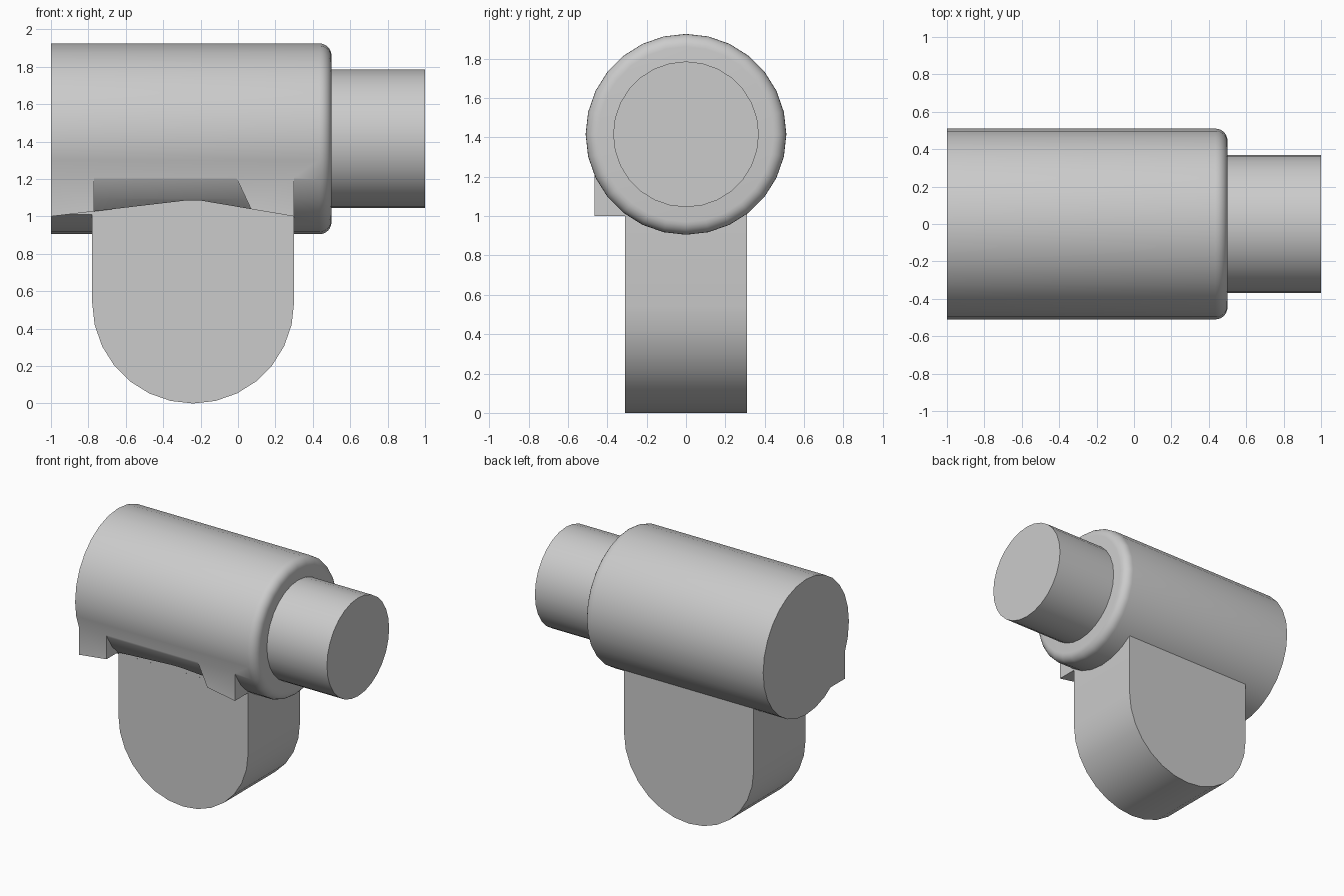
import bpy, bmesh, math

if "Cube" in bpy.data.objects:
    bpy.data.objects.remove(bpy.data.objects["Cube"])

GREY = (0.6, 0.6, 0.6, 1)
mat = bpy.data.materials.new("plain grey")
mat.use_nodes = True
mat.diffuse_color = GREY
mat.node_tree.nodes["Principled BSDF"].inputs["Base Color"].default_value = GREY

AXIS_Z = 1.415   # height of the barrel axis
SIDES = 28


def finish(name, bm):
    bmesh.ops.recalc_face_normals(bm, faces=bm.faces)
    mesh = bpy.data.meshes.new(name)
    bm.to_mesh(mesh)
    bm.free()
    mesh.materials.append(mat)
    obj = bpy.data.objects.new(name, mesh)
    bpy.context.collection.objects.link(obj)
    return obj


def lathe_x(name, profile):
    """Closed solid of revolution about the barrel axis from (x, radius) pairs."""
    bm = bmesh.new()
    rings = []
    for x, r in profile:
        angles = [2 * math.pi * i / SIDES for i in range(SIDES)]
        rings.append([bm.verts.new((x, r * math.sin(a), AXIS_Z + r * math.cos(a)))
                      for a in angles])
    for a, b in zip(rings, rings[1:]):
        for i in range(SIDES):
            j = (i + 1) % SIDES
            bm.faces.new((a[i], a[j], b[j], b[i]))
    bm.faces.new(rings[0])
    bm.faces.new(rings[-1])
    return finish(name, bm)


def prism_y(name, outline, y0, y1):
    """Extrude an (x, z) outline between two y positions."""
    bm = bmesh.new()
    face = bm.faces.new([bm.verts.new((x, y0, z)) for x, z in outline])
    new = bmesh.ops.extrude_face_region(bm, geom=[face])["geom"]
    bmesh.ops.translate(bm, vec=(0, y1 - y0, 0),
                        verts=[v for v in new if isinstance(v, bmesh.types.BMVert)])
    return finish(name, bm)


def combine(target, tool, operation):
    """Apply a boolean and discard the tool object."""
    mod = target.modifiers.new("combine", 'BOOLEAN')
    mod.object, mod.operation, mod.solver = tool, operation, 'EXACT'
    bpy.context.view_layer.objects.active = target
    bpy.ops.object.modifier_apply(modifier=mod.name)
    bpy.data.objects.remove(tool)


def smooth(obj):
    bpy.ops.object.select_all(action='DESELECT')
    obj.select_set(True)
    bpy.context.view_layer.objects.active = obj
    bpy.ops.object.shade_smooth_by_angle(angle=math.radians(30))


# Barrel with a rounded shoulder
R, FILLET = 0.51, 0.065
shoulder = [(0.5 - FILLET + FILLET * math.sin(t), R - FILLET + FILLET * math.cos(t))
            for t in (math.pi / 2 * i / 6 for i in range(7))]
barrel = lathe_x("barrel", [(-1, R)] + shoulder)

# Shallow peaked relief under the front of the barrel
relief = prism_y("relief_cutter",
                 [(-1.1, 0.8), (0.3, 0.8), (0.3, 1.0), (-0.2, 1.085),
                  (-0.28, 1.085), (-1.1, 0.988)], -0.7, -0.31)
combine(barrel, relief, 'DIFFERENCE')

# Two lugs on the front, with undersides following the relief
lugs = {
    "end_lug": [(-1, 1.0), (-0.77, 1.027), (-0.77, 1.23), (-1, 1.23)],
    "shoulder_lug": [(0.07, 1.039), (0.3, 1.0), (0.3, 1.23), (-0.02, 1.23)],
}
for name, outline in lugs.items():
    combine(barrel, prism_y(name, outline, -0.465, -0.3), 'UNION')
smooth(barrel)

# Narrow shaft
smooth(lathe_x("shaft", [(0.4, 0.37), (1, 0.37)]))

# Rounded hanging plate
arc = [math.pi + math.pi * i / 14 for i in range(15)]
outline = [(-0.24 + 0.54 * math.cos(a), 0.54 + 0.54 * math.sin(a)) for a in arc]
smooth(prism_y("hanging_plate", outline + [(0.3, 1.03), (-0.78, 1.03)], -0.309, 0.309))
